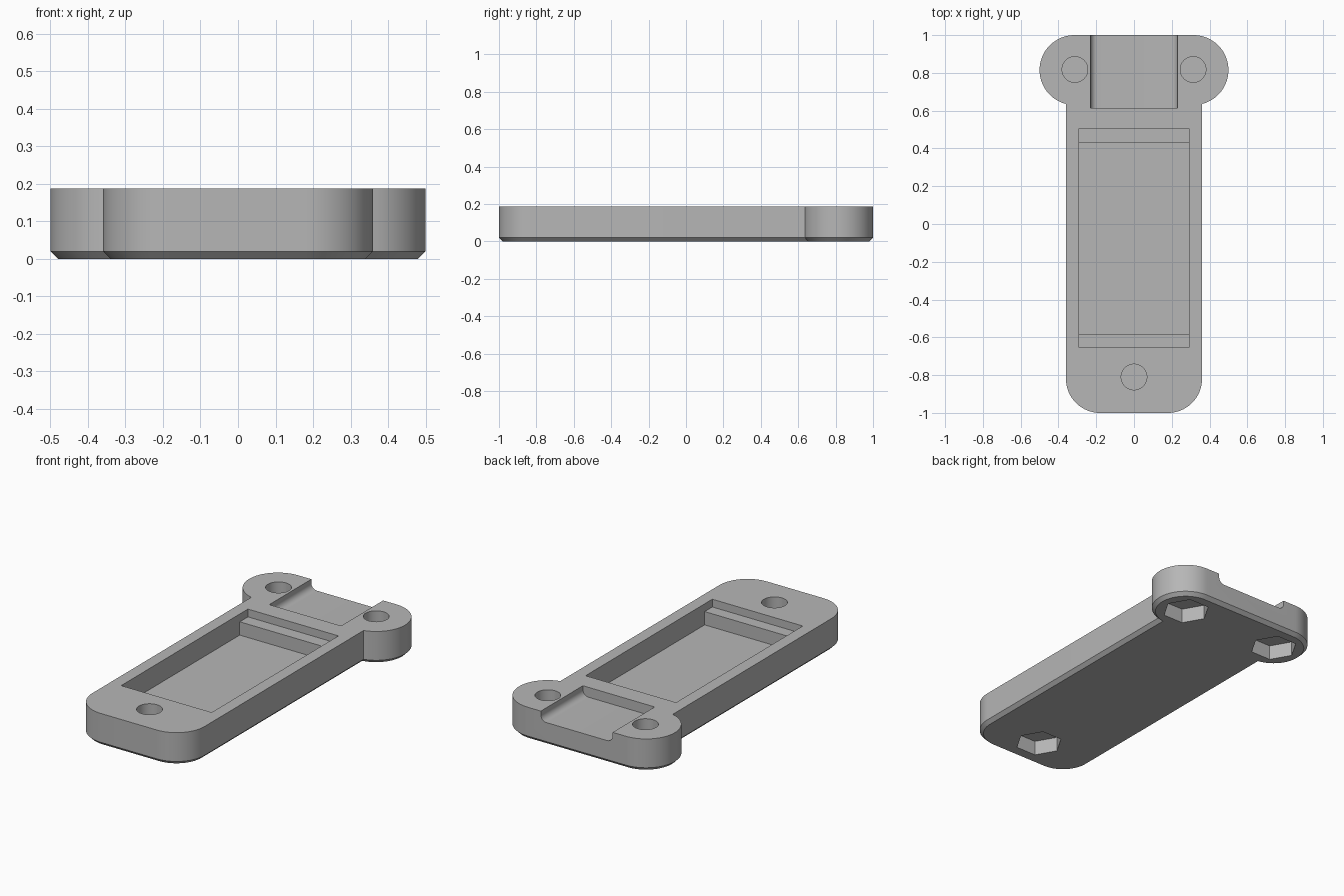
import bpy
import bmesh
from math import acos, cos, sin, pi, radians
from mathutils import Vector

if "Cube" in bpy.data.objects:
    bpy.data.objects.remove(bpy.data.objects["Cube"], do_unlink=True)

HEIGHT = 0.187
CHAMFER = 0.02
HALF_WIDTH = 0.36
CORNER = 0.18
LUG_X, LUG_Y, LUG_R = 0.315, 0.815, 0.185

grey = bpy.data.materials.new("plain grey")
grey.use_nodes = True
grey.diffuse_color = (0.47, 0.47, 0.47, 1)
grey.node_tree.nodes["Principled BSDF"].inputs["Base Color"].default_value = grey.diffuse_color


def arc(cx, cy, r, start, end, steps):
    angles = [start + (end - start) * i / steps for i in range(steps + 1)]
    return [(cx + r * cos(a), cy + r * sin(a)) for a in angles]


def loft(name, rings):
    """Closed solid through matching rings of 3D points."""
    bm = bmesh.new()
    loops = [[bm.verts.new(p) for p in ring] for ring in rings]
    n = len(loops[0])
    for low, high in zip(loops, loops[1:]):
        for i in range(n):
            j = (i + 1) % n
            bm.faces.new((low[i], low[j], high[j], high[i]))
    bm.faces.new(loops[0][::-1])
    bm.faces.new(loops[-1])
    bmesh.ops.recalc_face_normals(bm, faces=bm.faces)
    mesh = bpy.data.meshes.new(name)
    bm.to_mesh(mesh)
    bm.free()
    mesh.materials.append(grey)
    obj = bpy.data.objects.new(name, mesh)
    bpy.context.collection.objects.link(obj)
    return obj


def prism(name, profile, axis, start, end):
    """Extrude a 2D profile along the chosen axis."""
    def place(p, t):
        c = list(p)
        c.insert(axis, t)
        return Vector(c)
    return loft(name, [[place(p, t) for p in profile] for t in (start, end)])


def outline(inset):
    """Plan of the base: rounded front corners and two round lugs at the back."""
    r = LUG_R - inset
    neck = -acos((HALF_WIDTH - LUG_X - inset) / r)
    half = arc(HALF_WIDTH - CORNER, CORNER - 1, CORNER - inset, -pi / 2, 0, 20)
    half += arc(LUG_X, LUG_Y, r, neck, pi / 2, 40)
    return half + [(-x, y) for x, y in reversed(half)]


# Base plate with a chamfered underside
levels = [(CHAMFER, 0), (0, CHAMFER), (0, HEIGHT)]
base = loft("base_plate", [[(x, y, z) for x, y in outline(d)] for d, z in levels])

cutters = []

# Stepped pocket with a ledge at each end
floor, ledge, above = 0.065, 0.142, 0.25
pocket = [(-0.655, above), (-0.655, ledge), (-0.585, ledge), (-0.585, floor),
          (0.43, floor), (0.43, ledge), (0.505, ledge), (0.505, above)]
cutters.append(prism("pocket_cutter", pocket, 0, -0.29, 0.29))

# Open channel at the back with rounded bottom edges
fillet = 0.035
side = arc(0.23 - fillet, 0.13 + fillet, fillet, -pi / 2, 0, 10) + [(0.23, above)]
channel = side + [(-x, z) for x, z in reversed(side)]
cutters.append(prism("channel_cutter", channel, 1, 0.615, 1.1))

# Screw holes from above and hexagonal nut recesses from below
for x, y in ((-0.313, 0.818), (0.313, 0.818), (0, -0.81)):
    circle = arc(x, y, 0.068, 0, 2 * pi, 48)[:-1]
    hexagon = arc(x, y, 0.128, 0, 2 * pi, 6)[:-1]
    cutters.append(prism("screw_cutter", circle, 2, 0.097, above))
    cutters.append(prism("nut_cutter", hexagon, 2, -0.1, 0.085))

for cutter in cutters:
    cutter.hide_render = True
    cut = base.modifiers.new(cutter.name, "BOOLEAN")
    cut.operation = "DIFFERENCE"
    cut.solver = "EXACT"
    cut.object = cutter

# Bake the cuts and discard the cutters
bpy.context.view_layer.update()
graph = bpy.context.evaluated_depsgraph_get()
result = bpy.data.meshes.new_from_object(base.evaluated_get(graph))
base.modifiers.clear()
base.data = result
for cutter in cutters:
    bpy.data.objects.remove(cutter, do_unlink=True)

bpy.ops.object.select_all(action="DESELECT")
base.select_set(True)
bpy.context.view_layer.objects.active = base
bpy.ops.object.shade_smooth_by_angle(angle=radians(30))
